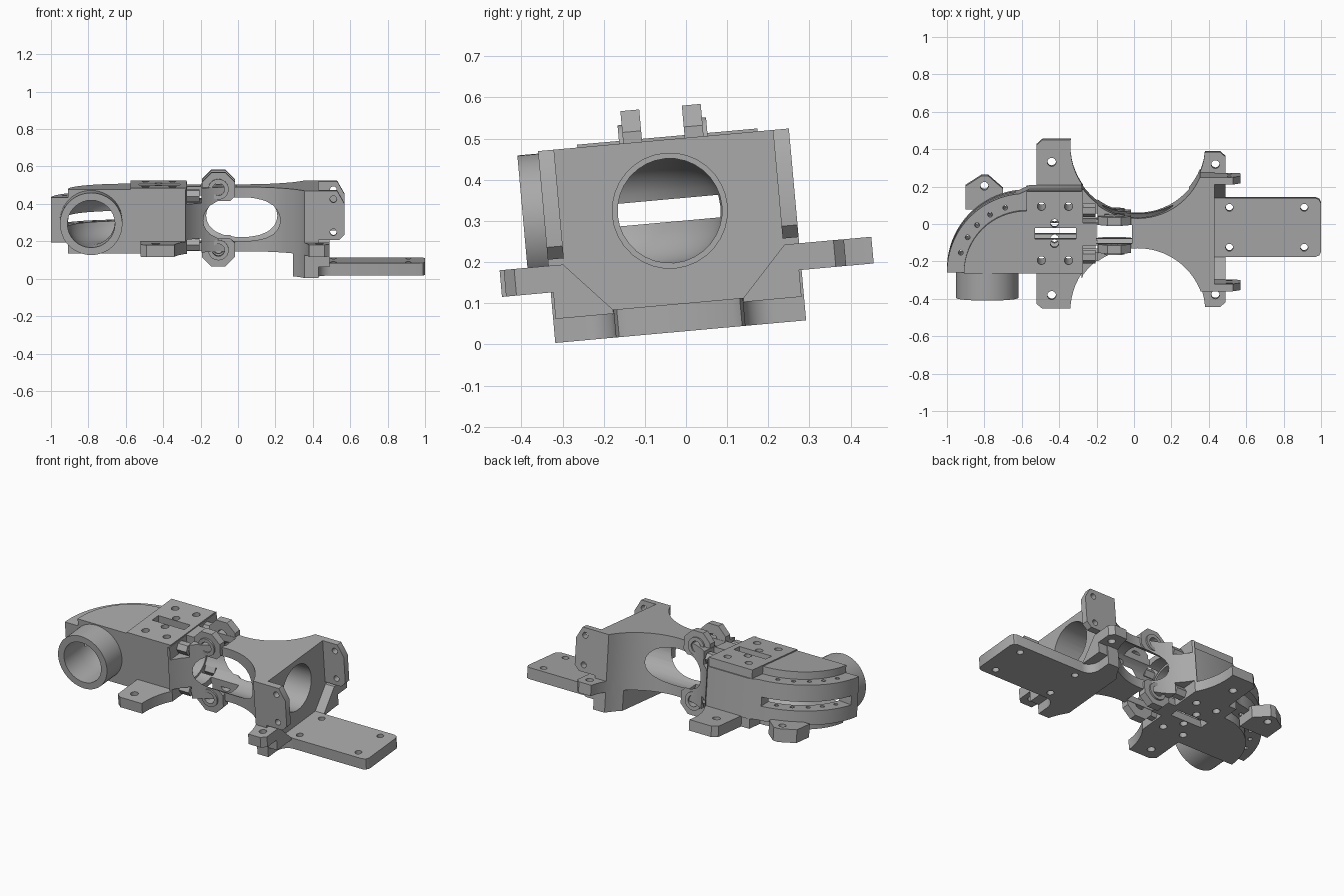
import bpy, bmesh, math
from mathutils import Matrix, Vector

if "Cube" in bpy.data.objects:
    bpy.data.objects.remove(bpy.data.objects["Cube"])

grey = bpy.data.materials.new("plain grey")
grey.use_nodes = True
COLOUR = (0.4, 0.4, 0.4, 1)
grey.diffuse_color = COLOUR
grey.node_tree.nodes["Principled BSDF"].inputs["Base Color"].default_value = COLOUR

MID = -0.01      # y of the symmetry plane
AXIS = 0.327     # height of the bore
parts = []


def finish(name, bm):
    bmesh.ops.recalc_face_normals(bm, faces=bm.faces)
    mesh = bpy.data.meshes.new(name)
    bm.to_mesh(mesh)
    bm.free()
    ob = bpy.data.objects.new(name, mesh)
    bpy.context.collection.objects.link(ob)
    ob.data.materials.append(grey)
    return ob


def prism(name, pts, axis, lo, hi):
    """Extrude a 2D outline along an axis."""
    place = {"x": lambda a, b, t: (t, a, b),
             "y": lambda a, b, t: (a, t, b),
             "z": lambda a, b, t: (a, b, t)}[axis]
    bm = bmesh.new()
    low = [bm.verts.new(place(a, b, lo)) for a, b in pts]
    high = [bm.verts.new(place(a, b, hi)) for a, b in pts]
    bm.faces.new(low)
    bm.faces.new(high)
    n = len(pts)
    for i in range(n):
        j = (i + 1) % n
        bm.faces.new((low[i], low[j], high[j], high[i]))
    return finish(name, bm)


def part(*args):
    ob = prism(*args)
    parts.append(ob)
    return ob


def arc(cx, cy, r, a0, a1, n=16):
    return [(cx + r * math.cos(math.radians(a0 + (a1 - a0) * i / n)),
             cy + r * math.sin(math.radians(a0 + (a1 - a0) * i / n))) for i in range(n + 1)]


def circle(cx, cy, r, n=32, turn=0):
    return arc(cx, cy, r, turn, turn + 360, n)[:-1]


def rect(x0, x1, y0, y1):
    return [(x0, y0), (x1, y0), (x1, y1), (x0, y1)]


def sweep(name, path, r, n=32):
    """Round bar following a flat path."""
    bm = bmesh.new()
    rings = []
    for i, p in enumerate(path):
        d = Vector(path[min(i + 1, len(path) - 1)]) - Vector(path[max(i - 1, 0)])
        side = Vector((-d.y, d.x, 0)).normalized()
        rings.append([bm.verts.new(Vector((p[0], p[1], AXIS)) + side * a + Vector((0, 0, b)))
                      for a, b in circle(0, 0, r, n)])
    for r0, r1 in zip(rings, rings[1:]):
        for i in range(n):
            j = (i + 1) % n
            bm.faces.new((r0[i], r0[j], r1[j], r1[i]))
    bm.faces.new(rings[0])
    bm.faces.new(rings[-1])
    return finish(name, bm)


def cut(targets, cutters):
    for ob in targets:
        for c in cutters:
            mod = ob.modifiers.new("cut", "BOOLEAN")
            mod.operation, mod.solver, mod.object = "DIFFERENCE", "EXACT", c
            bpy.context.view_layer.objects.active = ob
            bpy.ops.object.modifier_apply(modifier=mod.name)


# Shared cutters: waist scoops, neck bore and elbow bore
scoops = [prism("scoop_cutter", circle(0.02, MID + 0.005 + s * 0.44, 0.36, 64), "z", -1, 1) for s in (-1, 1)]
neck_bore = prism("neck_bore_cutter", circle(MID, AXIS, 0.14), "x", -0.3, 0.7)
bend = [(-0.785, -0.5)] + arc(-0.575, -0.22, 0.21, 180, 90) + [(-0.2, MID)]
elbow_bore = sweep("elbow_bore_cutter", bend, 0.127)
cutters = scoops + [neck_bore, elbow_bore]

# Elbow block, its outer flange and the cover plate
EX, EY = -0.575, -0.22
core = part("elbow_core", arc(EX, EY, 0.335, 180, 90) + [(EX, 0.22), (-0.275, 0.22), (-0.275, EY)], "z", 0.155, 0.5)
flange = part("elbow_flange", arc(EX, EY, 0.425, 180, 95, 24) + [(-0.56, 0.228), (-0.275, 0.228), (-0.275, EY)], "z", 0.215, 0.455)
cover = part("cover_plate", rect(EX, -0.275, EY, 0.22), "z", 0.49, 0.507)
slot = prism("slot_cutter", arc(EX, EY, 0.2, 172, 98) + arc(EX, EY, 0.7, 98, 172), "z", 0.3, 0.355)
pins = [prism("pin_cutter", circle(EX + 0.367 * math.cos(math.radians(a)), EY + 0.367 * math.sin(math.radians(a)), 0.013, 12),
              "z", 0.1, 0.6) for a in (163, 149, 136, 122, 108)]
slit = prism("slit_cutter", rect(-0.53, -0.31, -0.035, 0.025), "z", 0, 1)
screws = [prism("screw_cutter", circle(x, y, 0.022, 16), "z", 0, 1)
          for x, y in ((-0.495, 0.14), (-0.35, 0.14), (-0.495, -0.15), (-0.35, -0.15), (-0.425, 0.05), (-0.425, -0.06))]
cut([core], [elbow_bore, slot, slit] + screws)
cut([flange], [elbow_bore, slot, slit] + screws + pins)
cut([cover], [slit] + screws)
cutters += [slot, slit] + pins + screws

# Inlet tube
tube = part("inlet_tube", circle(-0.785, AXIS, 0.167, 48), "y", -0.367, -0.19)
cut([tube], [elbow_bore])

# Rear lug on the elbow
lug = part("rear_lug", [(-0.9, 0.1), (-0.9, 0.225), (-0.815, 0.28), (-0.78, 0.28), (-0.7, 0.21), (-0.7, 0.1)], "z", 0.155, 0.235)
lug_hole = prism("lug_cutter", circle(-0.8, 0.225, 0.022, 16), "z", 0, 1)
cut([lug], [lug_hole, elbow_bore])

# Side wings under the elbow block
wings = part("side_wings", [(-0.52, -0.41), (-0.49, -0.435), (-0.3, -0.435), (-0.275, -0.22), (-0.275, 0.22),
                            (-0.3, 0.472), (-0.49, 0.472), (-0.52, 0.445)], "z", 0.155, 0.22)
wing_holes = [prism("wing_cutter", circle(-0.44, y, 0.023, 16), "z", 0, 1) for y in (-0.363, 0.352)]
cut([wings], scoops + [elbow_bore, slit] + screws + wing_holes)

# Waisted neck with a hinge slot and corner pockets
neck = part("waisted_neck", rect(-0.28, 0.43, MID - 0.306, MID + 0.306), "z", 0.155, 0.5)
hinge_slot = prism("hinge_slot_cutter", rect(-0.2, -0.01, MID - 0.05, MID + 0.05), "z", 0, 1)
pockets = [prism("pocket_cutter", rect(-0.272, -0.195, MID + min(s * 0.06, s * 0.4), MID + max(s * 0.06, s * 0.4)), "z", lo, lo + 0.2)
           for s in (-1, 1) for lo in (0.03, 0.42)]
cut([neck], scoops + [neck_bore, hinge_slot] + pockets)
cutters += [lug_hole, hinge_slot] + wing_holes + pockets

# Hinge knuckles and corner bosses, above and below
for level in (-1, 1):
    for s in (-1, 1):
        z = AXIS + level * 0.163
        y0, y1 = sorted((MID + s * 0.052, MID + s * 0.098))
        knuckle = part("hinge_knuckle", circle(-0.105, z, 0.096, 8, 22.5), "y", y0, y1)
        b0, b1 = sorted((MID + s * 0.07, MID + s * 0.108))
        collar = part("knuckle_collar", circle(-0.105, z, 0.055, 24), "y", b0, b1)
        pin = prism("hinge_pin_cutter", circle(-0.105, z, 0.033, 24), "y", -1, 1)
        cut([knuckle, collar], [pin, neck_bore])
        boss = part("corner_boss", circle(MID + s * 0.125, AXIS + level * 0.13, 0.036, 6), "x", -0.28, -0.205)
        boss_hole = prism("boss_cutter", circle(MID + s * 0.125, AXIS + level * 0.13, 0.016, 12), "x", -0.25, -0.1)
        cut([boss], [boss_hole])
        cutters += [pin, boss_hole]

# Upright ears and lower wings on the flat end of the neck
for s in (-1, 1):
    y0, y1 = sorted((MID + s * 0.267, MID + s * 0.306))
    ear = part("upright_ear", [(0.4, 0.235), (0.54, 0.235), (0.57, 0.265), (0.57, 0.43), (0.53, 0.5), (0.4, 0.5)], "y", y0, y1)
    ear_holes = [prism("ear_cutter", circle(0.51, z, 0.018, 16), "y", -1, 1) for z in (0.278, 0.455)]
    cut([ear], ear_holes)
    gusset = part("lower_wing", [(MID + s * a, b) for a, b in ((0.415, 0.155), (0.415, 0.22), (0.27, 0.22),
                                                               (0.15, 0.09), (0.3, 0.09), (0.3, 0.155))], "x", 0.3, 0.49)
    hole = prism("lower_wing_cutter", circle(0.435, MID + s * 0.35, 0.022, 16), "z", 0, 1)
    trims = [prism("corner_cutter", [(x, MID + s * 0.43), (x, MID + s * 0.385), (x + d, MID + s * 0.43)], "z", 0, 1)
             for x, d in ((0.495, -0.05),)]
    cut([gusset], scoops + [neck_bore, hole] + trims)
    cutters += ear_holes + [hole] + trims

# Foot and mounting plate with hollow fillets
foot = part("foot", rect(0.295, 0.43, MID - 0.306, MID + 0.306), "z", 0.032, 0.16)
side = [(0.3, 0.306), (0.43, 0.306)] + arc(0.5, 0.228, 0.07, 180, 270, 8) + [(0.97, 0.158), (0.99, 0.15), (1.0, 0.13)]
outline = [(x, MID + y) for x, y in side] + [(x, MID - y) for x, y in reversed(side)]
plate = part("mounting_plate", outline, "z", 0.032, 0.1)
plate_holes = [prism("plate_cutter", circle(x, MID + s * 0.107, 0.02, 16), "z", 0, 1) for x in (0.51, 0.91) for s in (-1, 1)]
cut([foot], scoops)
cut([plate], scoops + plate_holes)
cutters += plate_holes

# Drop the cutters, smooth the round walls and lean the whole model
for c in cutters:
    bpy.data.objects.remove(c)
lean = Matrix.Rotation(math.radians(5.15), 4, "X")
for ob in parts:
    ob.data.transform(lean)
    bpy.ops.object.select_all(action="DESELECT")
    ob.select_set(True)
    bpy.context.view_layer.objects.active = ob
    bpy.ops.object.shade_smooth_by_angle(angle=math.radians(30))
